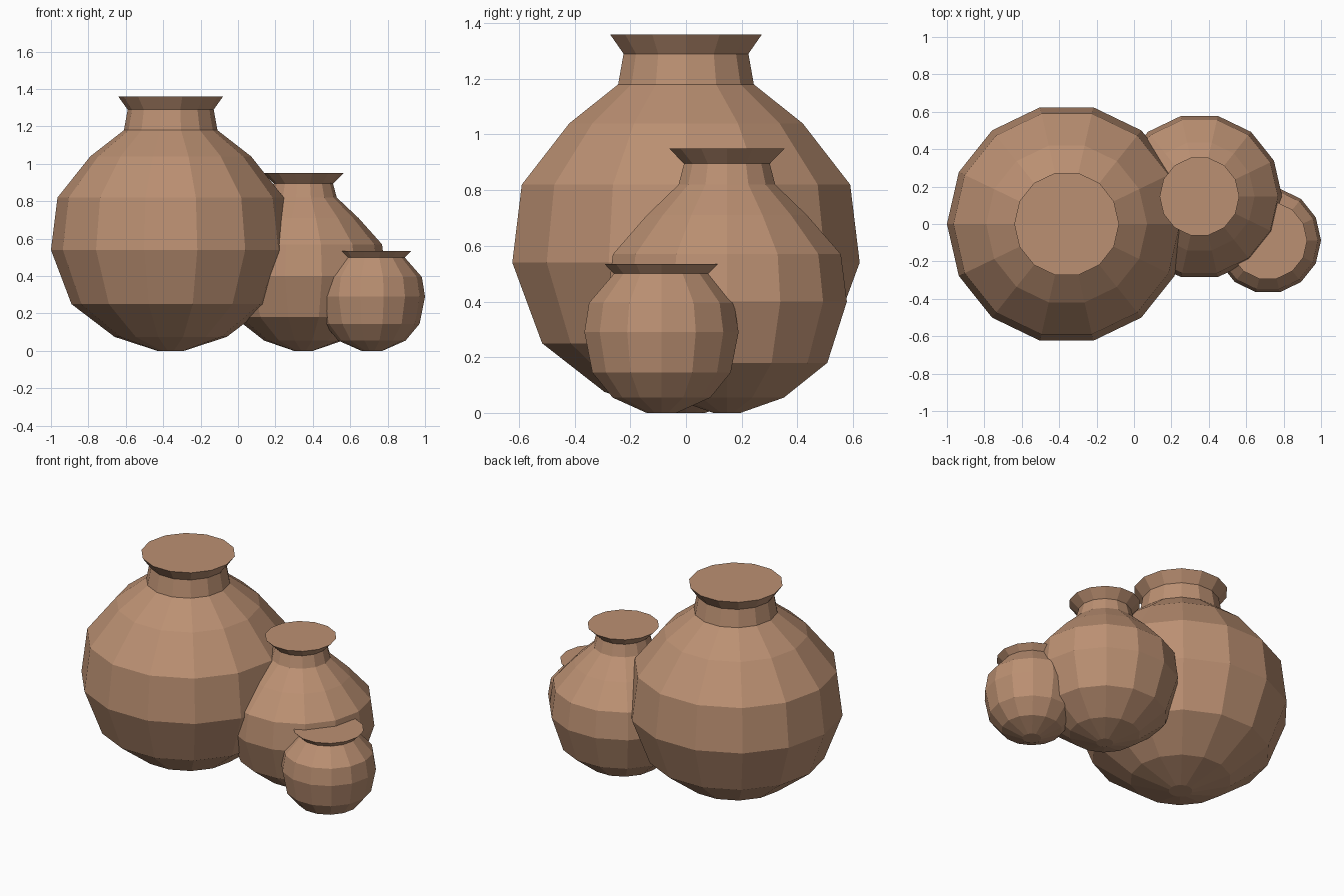
import bpy, bmesh
from math import cos, sin, tau

if "Cube" in bpy.data.objects:
    bpy.data.objects.remove(bpy.data.objects["Cube"])

SIDES = 14

clay = bpy.data.materials.new("clay")
clay.diffuse_color = (0.50, 0.28, 0.17, 1)
clay.use_nodes = True
clay.node_tree.nodes["Principled BSDF"].inputs["Base Color"].default_value = clay.diffuse_color


def lathe(name, x, y, profile):
    """Turn a (radius, height) profile into a closed faceted pot."""
    bm = bmesh.new()
    rings = [[bm.verts.new((r * cos(tau * i / SIDES), r * sin(tau * i / SIDES), z))
              for i in range(SIDES)] for r, z in profile]
    for low, high in zip(rings, rings[1:]):
        for i in range(SIDES):
            j = (i + 1) % SIDES
            bm.faces.new((low[i], low[j], high[j], high[i]))
    bm.faces.new(rings[0][::-1])   # base
    bm.faces.new(rings[-1])        # closed mouth
    mesh = bpy.data.meshes.new(name)
    bm.to_mesh(mesh)
    bm.free()
    mesh.materials.append(clay)
    obj = bpy.data.objects.new(name, mesh)
    obj.location = (x, y, 0)
    bpy.context.collection.objects.link(obj)
    return obj


# Large jar with a tall neck
lathe("large_pot", -0.36, 0.0, [
    (0.07, 0), (0.30, 0.075), (0.53, 0.25), (0.64, 0.54), (0.605, 0.82),
    (0.43, 1.04), (0.25, 1.18), (0.23, 1.29), (0.28, 1.36)])

# Middle jar with sloping shoulders
lathe("medium_pot", 0.35, 0.147, [
    (0.05, 0), (0.21, 0.055), (0.37, 0.18), (0.442, 0.40), (0.42, 0.57),
    (0.295, 0.71), (0.178, 0.82), (0.158, 0.895), (0.213, 0.95)])

# Small round jar with only a flared lip
lathe("small_pot", 0.716, -0.088, [
    (0.055, 0), (0.18, 0.055), (0.255, 0.145), (0.284, 0.29), (0.267, 0.395),
    (0.175, 0.50), (0.21, 0.535)])
